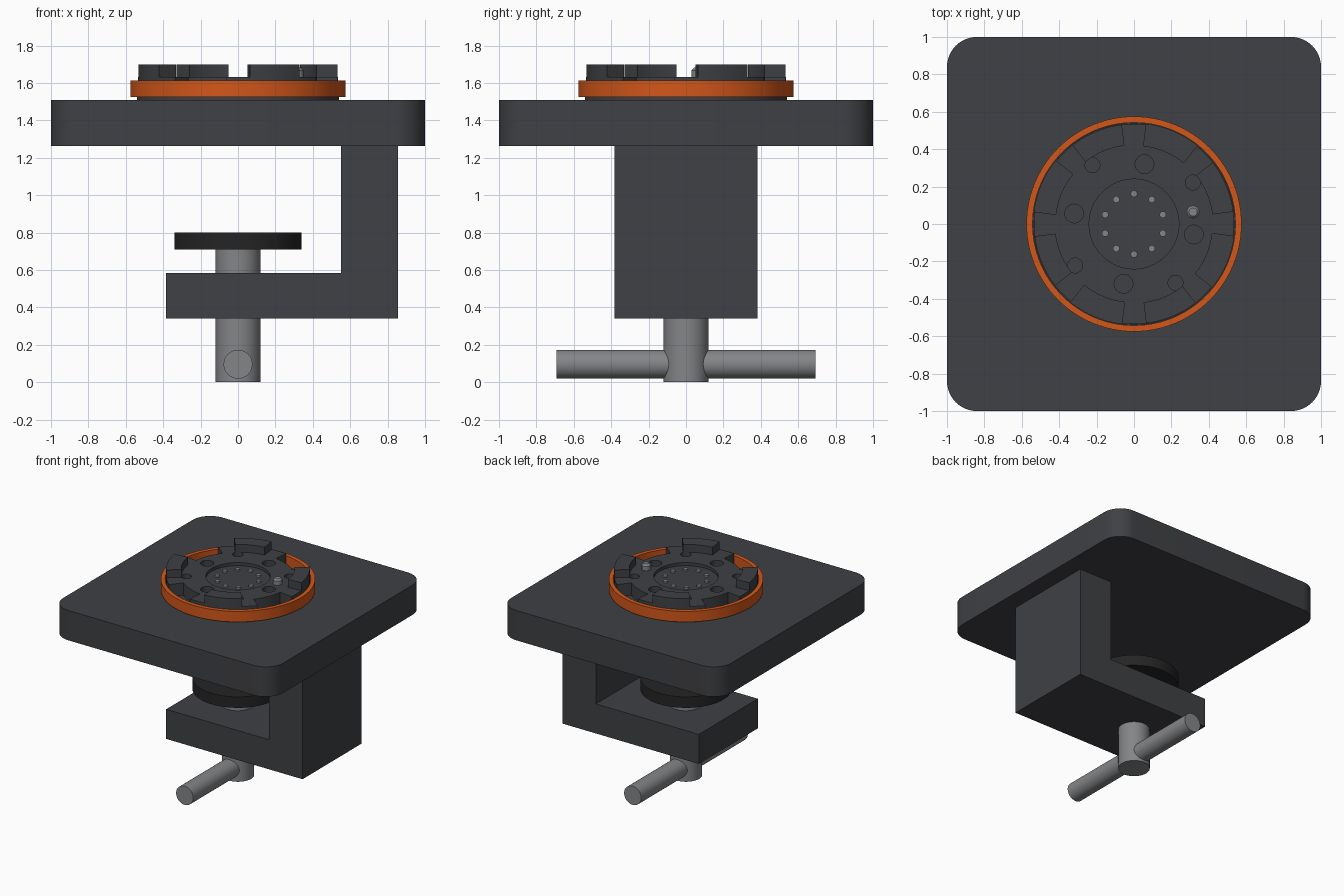
import bpy, bmesh
from math import sin, cos, radians, pi, tau
from mathutils import Matrix, Vector

if "Cube" in bpy.data.objects:
    bpy.data.objects.remove(bpy.data.objects["Cube"])


def material(name, rgb):
    m = bpy.data.materials.new(name)
    m.diffuse_color = (*rgb, 1)
    m.use_nodes = True
    m.node_tree.nodes["Principled BSDF"].inputs["Base Color"].default_value = m.diffuse_color
    return m


DARK = material("dark_metal", (0.05, 0.052, 0.058))
BLACK = material("black_rubber", (0.018, 0.018, 0.018))
STEEL = material("steel", (0.23, 0.235, 0.245))
ORANGE = material("orange", (0.65, 0.095, 0.01))


def finish(bm, name, mat, smooth=True):
    bmesh.ops.recalc_face_normals(bm, faces=bm.faces)
    me = bpy.data.meshes.new(name)
    bm.to_mesh(me)
    bm.free()
    ob = bpy.data.objects.new(name, me)
    bpy.context.collection.objects.link(ob)
    me.materials.append(mat)
    if smooth:
        bpy.ops.object.select_all(action='DESELECT')
        ob.select_set(True)
        bpy.context.view_layer.objects.active = ob
        bpy.ops.object.shade_smooth_by_angle(angle=radians(30))
    return ob


def add_prism(bm, points, offset):
    """Extrude a closed outline of 3D points along offset."""
    face = bm.faces.new([bm.verts.new(p) for p in points])
    ext = bmesh.ops.extrude_face_region(bm, geom=[face], use_keep_orig=True)
    bmesh.ops.translate(bm, vec=offset,
                        verts=[g for g in ext["geom"] if isinstance(g, bmesh.types.BMVert)])


def add_cyl(bm, x, y, r, z0, z1, n=32):
    bmesh.ops.create_cone(bm, cap_ends=True, segments=n, radius1=r, radius2=r, depth=z1 - z0,
                          matrix=Matrix.Translation((x, y, (z0 + z1) / 2)))


def arc(r, a0, a1, n, z=0, cx=0, cy=0):
    angs = [radians(a0 + (a1 - a0) * i / n) for i in range(n + 1)]
    return [(cx + r * cos(a), cy + r * sin(a), z) for a in angs]


def cylinder(name, mat, r, z0, z1, n=64):
    bm = bmesh.new()
    add_cyl(bm, 0, 0, r, z0, z1, n)
    return finish(bm, name, mat)


# Table plate with rounded corners
bm = bmesh.new()
R = 0.16
outline = []
for k, (sx, sy) in enumerate(((1, 1), (-1, 1), (-1, -1), (1, -1))):
    outline += arc(R, 90 * k, 90 * k + 90, 12, 1.263, sx * (1 - R), sy * (1 - R))
add_prism(bm, outline, (0, 0, 0.245))
finish(bm, "mounting_plate", DARK)

# L-shaped clamp arm below the plate
bm = bmesh.new()
side = [(-0.385, 0.34), (0.855, 0.34), (0.855, 1.263), (0.55, 1.263), (0.55, 0.583), (-0.385, 0.583)]
add_prism(bm, [(x, -0.383, z) for x, z in side], (0, 0.766, 0))
finish(bm, "clamp_arm", DARK, smooth=False)

# Clamp screw, pad and cross handle
cylinder("clamp_screw", STEEL, 0.12, 0, 0.72)
cylinder("clamp_pad", BLACK, 0.34, 0.71, 0.80)
handle = cylinder("clamp_handle", STEEL, 0.077, -0.693, 0.693, 48)
handle.rotation_euler = (pi / 2, 0, 0)
handle.location = (0, 0, 0.096)

# Base disc under the coupling
cylinder("coupling_base", DARK, 0.54, 1.50, 1.53, 96)

# Orange locking ring, a lathed rectangle
bm = bmesh.new()
N = 96
loops = [[bm.verts.new((r * cos(tau * i / N), r * sin(tau * i / N), z)) for i in range(N)]
         for r, z in ((0.575, 1.525), (0.575, 1.612), (0.542, 1.612), (0.542, 1.525))]
for a, b in zip(loops, loops[1:] + loops[:1]):
    for i in range(N):
        j = (i + 1) % N
        bm.faces.new((a[i], a[j], b[j], b[i]))
finish(bm, "locking_ring", ORANGE)

# Coupling body: disc with four rim notches
R_IN, R_OUT, TOP = 0.422, 0.535, 1.633
bm = bmesh.new()
outline = []
for k in range(4):
    outline += arc(R_OUT, 90 * k - 7, 90 * k + 51, 16, 1.51)
    outline += arc(R_IN, 90 * k + 51, 90 * k + 83, 10, 1.51)
add_prism(bm, outline, (0, 0, TOP - 1.51))
body = finish(bm, "coupling_body", DARK, smooth=False)

# Cutter: central recess plus alternating large and small sockets
bm = bmesh.new()
add_cyl(bm, 0, 0, 0.24, 1.608, 1.75, 64)
for k in range(4):
    turn = Matrix.Rotation(k * pi / 2, 3, 'Z')
    for p, r in (((0.056, 0.32, 0), 0.05), ((0.315, 0.222, 0), 0.04)):
        q = turn @ Vector(p)
        add_cyl(bm, q.x, q.y, r, 1.56, 1.75)
cutter = finish(bm, "socket_cutter", DARK, smooth=False)
cutter.hide_render = True
mod = body.modifiers.new("sockets", 'BOOLEAN')
mod.operation, mod.solver, mod.object = 'DIFFERENCE', 'EXACT', cutter
bpy.ops.object.select_all(action='DESELECT')
body.select_set(True)
bpy.context.view_layer.objects.active = body
bpy.ops.object.modifier_apply(modifier=mod.name)
bpy.data.objects.remove(cutter)
bpy.ops.object.shade_smooth_by_angle(angle=radians(30))

# Four raised locking lugs on the rim
bm = bmesh.new()
for k in range(4):
    a0, a1 = 90 * k + 7, 90 * k + 38
    add_prism(bm, arc(R_OUT, a0, a1, 10, TOP - 0.01) + arc(R_IN, a1, a0, 10, TOP - 0.01),
              (0, 0, 1.698 - TOP + 0.01))
finish(bm, "locking_lugs", DARK)

# Ten contact pins in the recess
bm = bmesh.new()
for k in range(10):
    a = pi / 2 + k * tau / 10
    add_cyl(bm, 0.162 * cos(a), 0.162 * sin(a), 0.018, 1.60, 1.622, 16)
finish(bm, "contact_pins", STEEL)

# Locating pin with a chamfered tip
bm = bmesh.new()
add_cyl(bm, 0.316, 0.064, 0.034, 1.60, 1.668)
bmesh.ops.create_cone(bm, cap_ends=True, segments=32, radius1=0.034, radius2=0.022, depth=0.014,
                      matrix=Matrix.Translation((0.316, 0.064, 1.675)))
finish(bm, "locating_pin", STEEL)
